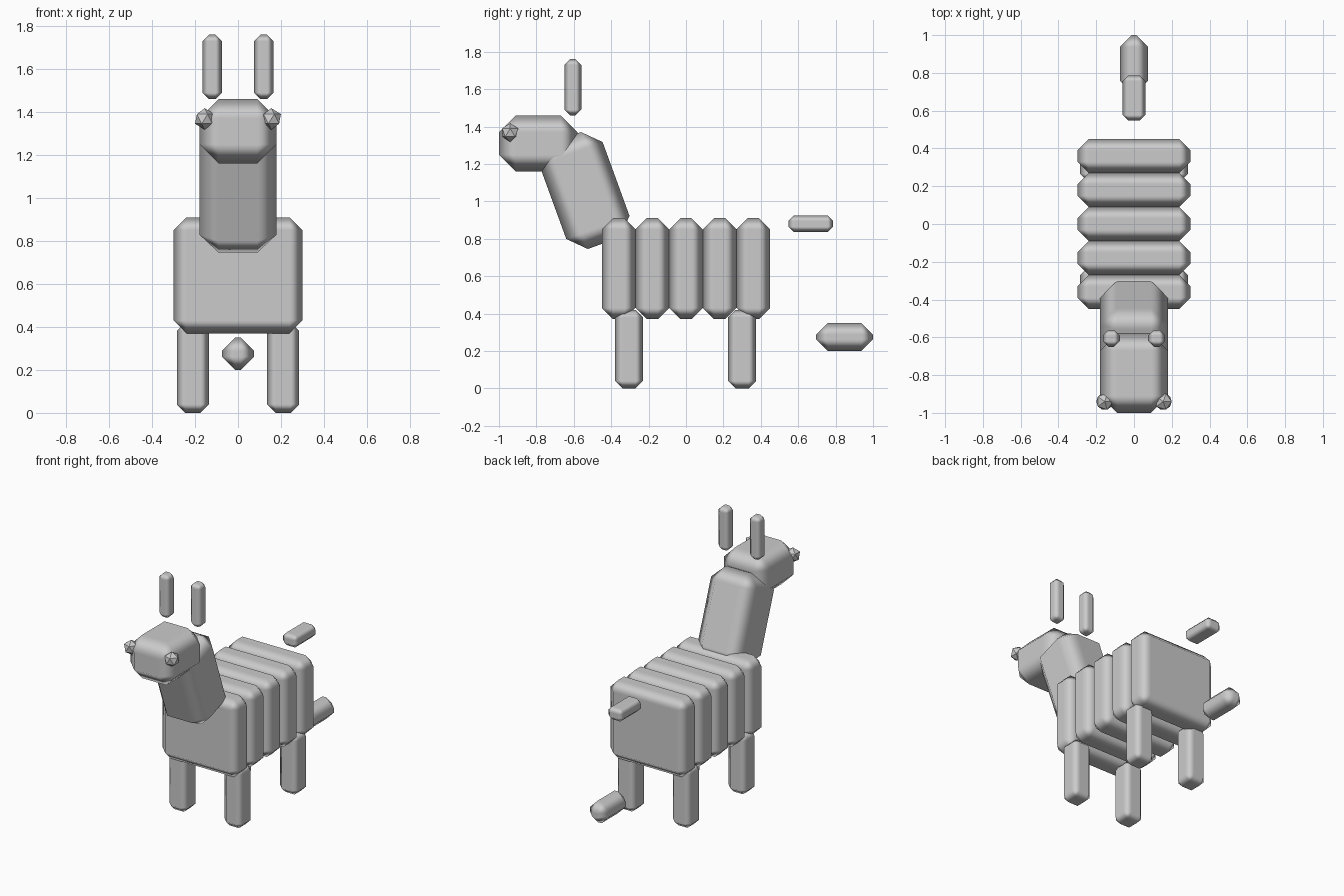
import bpy
from math import radians

if "Cube" in bpy.data.objects:
    bpy.data.objects.remove(bpy.data.objects["Cube"])


def block(name, center, size, bevel, tilt=0):
    """Box with a single-step chamfer on all edges, softly shaded."""
    bpy.ops.mesh.primitive_cube_add(size=1, location=center)
    ob = bpy.context.object
    ob.name = name
    for v in ob.data.vertices:
        v.co = [c * s for c, s in zip(v.co, size)]
    ob.rotation_euler.x = radians(tilt)
    ob.data.shade_smooth()
    m = ob.modifiers.new("chamfer", 'BEVEL')
    m.width = bevel
    m.segments = 1
    m.harden_normals = True
    return ob


# Ribbed body
for i in range(5):
    block(f"body_segment_{i + 1}", (0, -0.36 + 0.18 * i, 0.64), (0.6, 0.18, 0.54), 0.06)

# Neck and head
block("neck", (0, -0.543, 1.058), (0.36, 0.36, 0.6), 0.09, tilt=20)
block("head", (0, -0.79, 1.31), (0.36, 0.42, 0.3), 0.09)

# Paired parts
for side, label in ((-1, "left"), (1, "right")):
    for y, end in ((-0.305, "front"), (0.3, "back")):
        block(f"{end}_leg_{label}", (side * 0.21, y, 0.21), (0.15, 0.15, 0.42), 0.04)
    block(f"ear_{label}", (side * 0.12, -0.605, 1.61), (0.09, 0.09, 0.3), 0.03)
    bpy.ops.mesh.primitive_ico_sphere_add(subdivisions=1, radius=0.05,
                                          location=(side * 0.155, -0.94, 1.368))
    bpy.context.object.name = f"eye_{label}"

# Floating tail pieces
block("tail_upper", (0, 0.667, 0.88), (0.12, 0.24, 0.09), 0.03)
block("tail_lower", (0, 0.848, 0.275), (0.15, 0.304, 0.15), 0.062)
